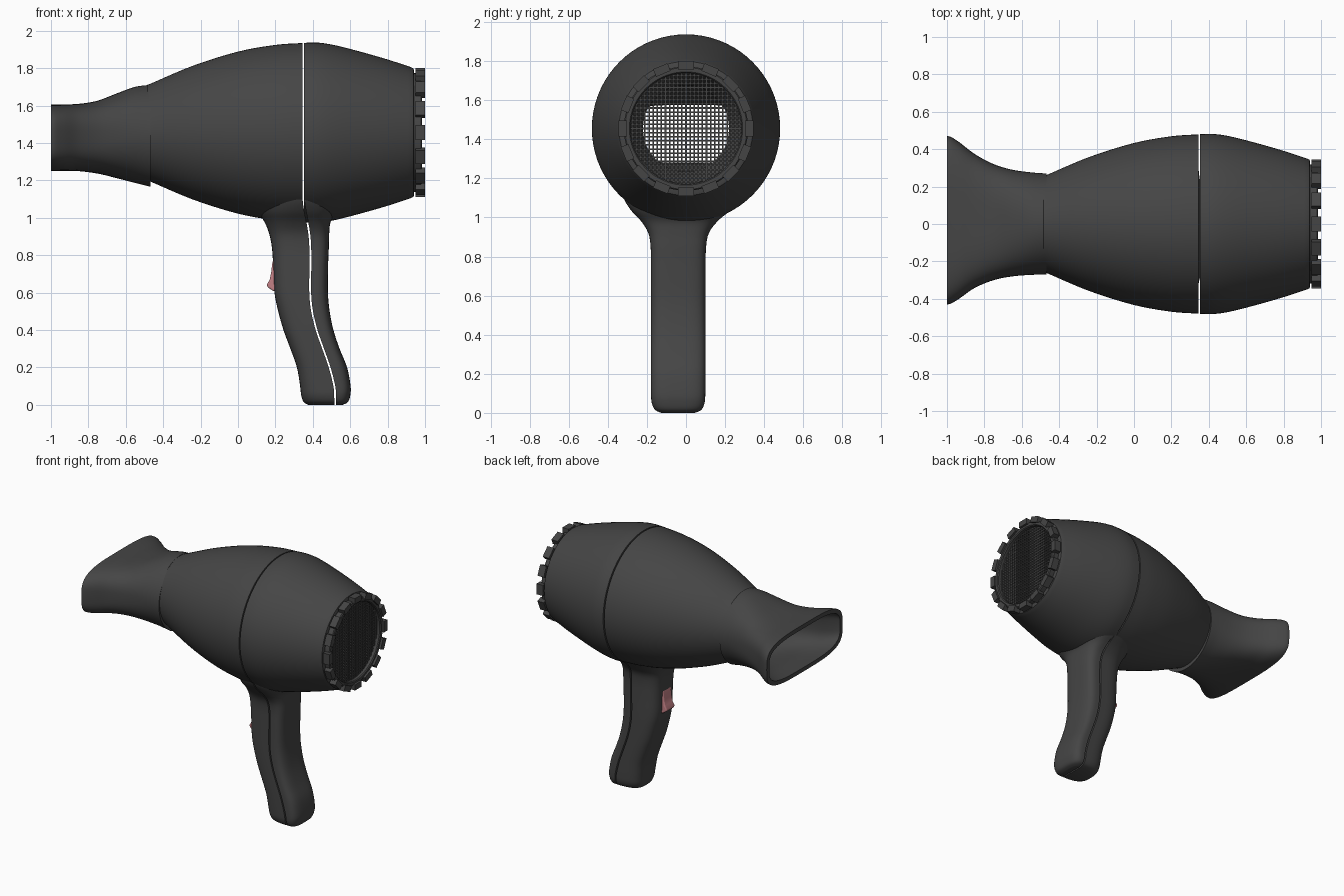
import bpy, bmesh, math
from mathutils import Matrix, Vector

if "Cube" in bpy.data.objects:
    bpy.data.objects.remove(bpy.data.objects["Cube"])

AXIS_Z = 1.455      # height of the barrel axis


def material(name, rgb):
    m = bpy.data.materials.new(name)
    m.diffuse_color = (*rgb, 1)
    m.use_nodes = True
    m.node_tree.nodes["Principled BSDF"].inputs["Base Color"].default_value = m.diffuse_color
    return m


DARK = material("dark_plastic", (0.06, 0.06, 0.06))
PINK = material("pink_plastic", (0.55, 0.22, 0.24))


def finish(name, bm, mat=DARK, angle=35):
    bmesh.ops.recalc_face_normals(bm, faces=bm.faces)
    me = bpy.data.meshes.new(name)
    bm.to_mesh(me)
    bm.free()
    me.materials.append(mat)
    me.shade_smooth()
    me.set_sharp_from_angle(angle=math.radians(angle))
    ob = bpy.data.objects.new(name, me)
    bpy.context.collection.objects.link(ob)
    return ob


def smooth(rows, steps=5):
    """Catmull-Rom interpolation of a short list of rows."""
    out = []
    for i in range(len(rows) - 1):
        p = [rows[max(0, i - 1)], rows[i], rows[i + 1], rows[min(len(rows) - 1, i + 2)]]
        for s in range(steps):
            t = s / steps
            out.append([0.5 * (2 * b + (c - a) * t + (2 * a - 5 * b + 4 * c - d) * t * t
                               + (3 * b - a - 3 * c + d) * t ** 3) for a, b, c, d in zip(*p)])
    return out + [list(rows[-1])]


def loft(name, rings, loop=False, cap=False, mat=DARK):
    bm = bmesh.new()
    vs = [[bm.verts.new(p) for p in r] for r in rings]
    n = len(rings[0])
    for i in range(len(vs) if loop else len(vs) - 1):
        a, b = vs[i], vs[(i + 1) % len(vs)]
        for j in range(n):
            k = (j + 1) % n
            bm.faces.new((a[j], a[k], b[k], b[j]))
    if cap:
        bm.faces.new(vs[0])
    return finish(name, bm, mat)


def sup(a, n):
    """Unit superellipse point."""
    c, s = math.cos(a), math.sin(a)
    return (math.copysign(abs(c) ** (2 / n), c), math.copysign(abs(s) ** (2 / n), s))


def x_ring(x, yc, zc, hy, hz, n=2.0, seg=72):
    pts = [sup(2 * math.pi * i / seg, n) for i in range(seg)]
    return [(x, yc + hy * u, zc + hz * v) for u, v in pts]


def shell(name, profile):
    """Closed (x, radius) profile turned around the barrel axis."""
    return loft(name, [x_ring(x, 0, AXIS_Z, r, r) for x, r in profile], loop=True)


def walled(rows, t):
    return rows + [[x, r - t] for x, r in reversed(rows)]


# Barrel: two hollow halves with an open seam between them
shell("barrel_front", walled(smooth([(-.48, .258), (-.46, .265), (-.24, .358), (0, .433),
                                     (.2, .469), (.344, .479)]), .035))
shell("barrel_rear", walled(smooth([(.353, .480), (.43, .481), (.52, .467), (.65, .434), (.8, .391),
                                    (.925, .350)]) + [[.938, .343], [.942, .332]], .04))

# Nozzle: round collar flaring into a wide flat slot (x, y centre, z centre, y half, z half, exponent)
nozzle = smooth([(-.468, 0, 1.438, .270, .272, 2), (-.55, .002, 1.443, .274, .257, 2.1),
                 (-.65, .005, 1.438, .285, .226, 2.4), (-.75, .01, 1.431, .310, .195, 2.8),
                 (-.85, .016, 1.429, .357, .180, 3.2), (-.93, .019, 1.428, .415, .178, 3.5),
                 (-.975, .02, 1.428, .444, .177, 3.6), (-1, .02, 1.428, .450, .177, 3.6)])
inner = [(x, y, z, a - .03, b - .03, n) for x, y, z, a, b, n in reversed(nozzle)]
loft("nozzle", [x_ring(*r) for r in nozzle + inner], loop=True)

# Handle: front and rear halves along a curved seam (z, x front, x seam, x rear, y centre, y half, exponent)
handle = smooth([(0, .375, .520, .560, -.04, .085, 3), (.015, .351, .520, .588, -.04, .118, 3),
                 (.05, .338, .519, .600, -.04, .135, 3.2), (.1, .332, .515, .602, -.04, .139, 3.4),
                 (.2, .315, .490, .583, -.04, .140, 3.5), (.3, .280, .455, .543, -.04, .140, 3.5),
                 (.4, .243, .420, .510, -.04, .140, 3.5), (.5, .215, .396, .490, -.04, .140, 3.5),
                 (.6, .195, .386, .481, -.04, .140, 3.5), (.75, .188, .387, .482, -.04, .140, 3.5),
                 (.85, .180, .386, .486, -.039, .142, 3.4), (.92, .165, .380, .488, -.038, .155, 3.1),
                 (.98, .140, .370, .496, -.034, .195, 2.7), (1.03, .105, .360, .530, -.028, .248, 2.3),
                 (1.08, .080, .352, .560, -.018, .292, 2), (1.13, .080, .349, .560, -.005, .325, 2)], 4)


def half_ring(row, side):
    z, xf, xs, xr, yc, hy, n = row
    x0 = xs + side * .005
    w = abs((xr if side > 0 else xf) - x0)
    pts = [sup(-math.pi / 2 + math.pi * i / 28, n) for i in range(29)]
    return [(x0 + side * w * abs(u), yc + hy * v, z) for u, v in pts]


for nm, side in (("handle_front", -1), ("handle_rear", 1)):
    loft(nm, [half_ring(r, side) for r in handle], cap=True)

# Switch: scooped rocker on the front of the handle
outline = [(.23, .79), (.19, .785), (.182, .75), (.178, .71), (.170, .67), (.156, .645),
           (.156, .63), (.185, .61), (.23, .60)]
bm = bmesh.new()
face = bm.faces.new([bm.verts.new((x, -.09, z)) for x, z in outline])
res = bmesh.ops.extrude_face_region(bm, geom=[face])
bmesh.ops.translate(bm, vec=(0, .1, 0), verts=[v for v in res["geom"] if isinstance(v, bmesh.types.BMVert)])
switch = finish("switch", bm, PINK)
bev = switch.modifiers.new("soft_edges", "BEVEL")
bev.width, bev.segments = .008, 3

# Rear intake: support ring, ring of teeth and wire mesh
shell("intake_ring", [(.91, .318), (.978, .318), (.984, .312), (.984, .290), (.978, .284), (.91, .284)])


def box(bm, size, mat):
    bmesh.ops.create_cube(bm, size=1, matrix=mat @ Matrix.Diagonal((*size, 1)))


bm = bmesh.new()
for i in range(16):
    turn = Matrix.Translation((.974, 0, AXIS_Z)) @ Matrix.Rotation(i * math.pi / 8, 4, 'X')
    box(bm, (.052, .080, .042), turn @ Matrix.Translation((0, 0, .324)))
finish("intake_teeth", bm)

bm = bmesh.new()
R, PITCH = .288, .021
for i in range(-13, 14):
    d = i * PITCH
    length = 2 * math.sqrt(R * R - d * d)
    box(bm, (.008, .008, length), Matrix.Translation((.955, d, AXIS_Z)))
    box(bm, (.008, length, .008), Matrix.Translation((.952, 0, AXIS_Z + d)))
finish("intake_mesh", bm)
